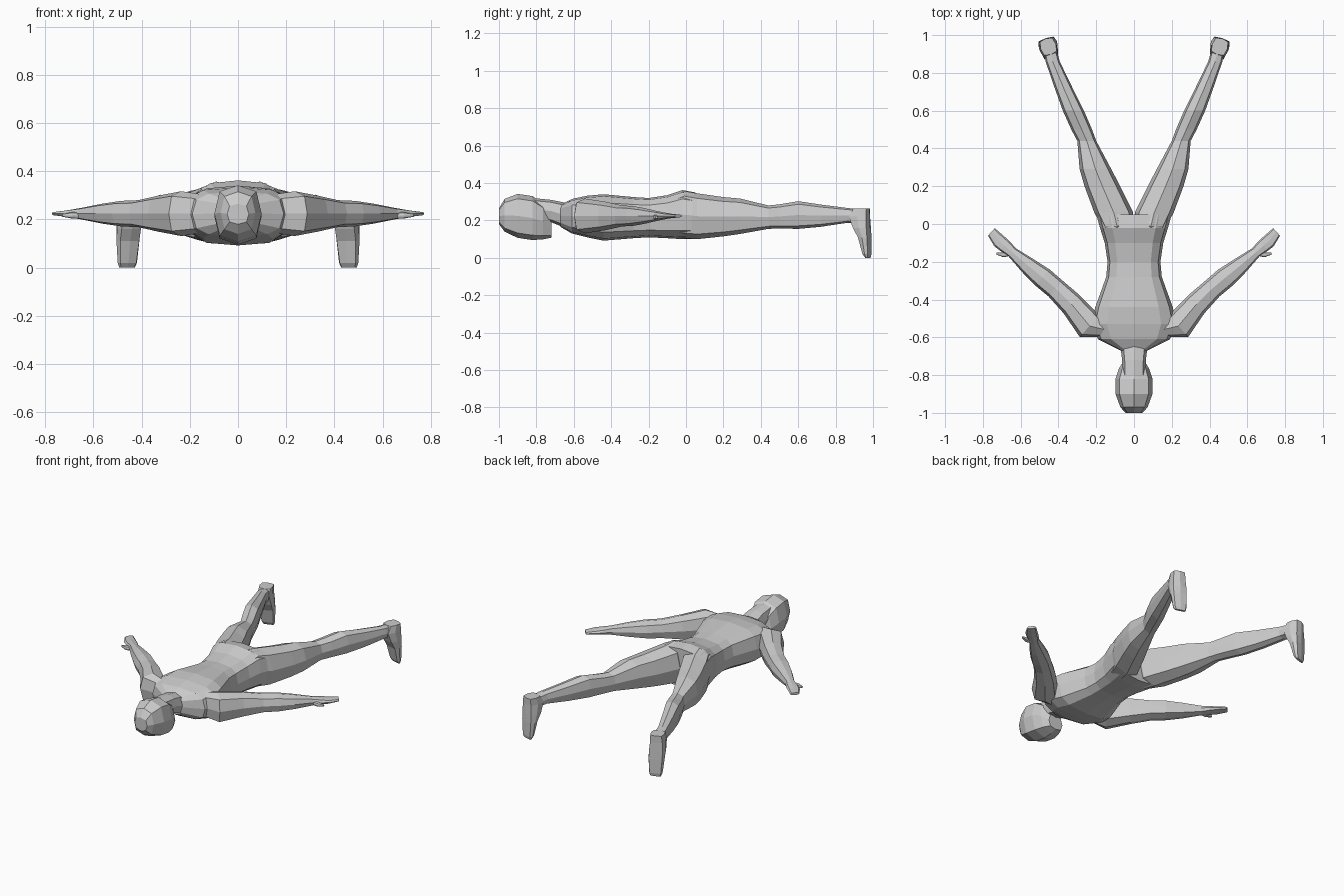
import bpy, bmesh
from math import cos, sin, pi, copysign
from mathutils import Vector

if "Cube" in bpy.data.objects:
    bpy.data.objects.remove(bpy.data.objects["Cube"])


def ring(c, u, v, n=8, e=0.72):
    """Squarish rounded cross-section around c with half axes u and v."""
    f = lambda t: copysign(abs(t) ** e, t) if abs(t) > 1e-6 else 0
    return [Vector(c) + Vector(u) * f(cos(2 * pi * i / n)) + Vector(v) * f(sin(2 * pi * i / n))
            for i in range(n)]


def loft(name, rings, side=1):
    bm = bmesh.new()
    loops = [[bm.verts.new((p.x * side, p.y, p.z)) for p in r] for r in rings]
    n = len(loops[0])
    for a, b in zip(loops, loops[1:]):
        for i in range(n):
            bm.faces.new((a[i], a[(i + 1) % n], b[(i + 1) % n], b[i]))
    bm.faces.new(loops[0])
    bm.faces.new(loops[-1])
    bmesh.ops.recalc_face_normals(bm, faces=bm.faces[:])
    me = bpy.data.meshes.new(name)
    bm.to_mesh(me)
    bm.free()
    ob = bpy.data.objects.new(name, me)
    bpy.context.collection.objects.link(ob)
    return ob


def span(y, x0, x1, z0, z1, n=8, e=0.72):
    """Section at a fixed y filling the given x and z ranges."""
    return ring(((x0 + x1) / 2, y, (z0 + z1) / 2), ((x1 - x0) / 2, 0, 0), (0, 0, (z1 - z0) / 2), n, e)


# torso: y, half width, bottom, top
torso = [(-.67, .07, .165, .285), (-.61, .19, .13, .315), (-.53, .225, .11, .332),
         (-.44, .205, .092, .34), (-.28, .147, .105, .325), (-.2, .14, .11, .32),
         (-.1, .155, .105, .335), (-.02, .18, .1, .362), (.05, .2, .1, .35)]
body = loft("body", [span(y, -w, w, a, b, 12, .65) for y, w, a, b in torso])

# neck
neck = [(-.82, .06, .2, .32), (-.72, .063, .19, .31), (-.62, .075, .15, .29)]
parts = [loft("neck", [span(y, -w, w, a, b) for y, w, a, b in neck])]

# head, face down
head = [(-1.0, .045, .18, .265), (-.97, .072, .14, .315), (-.9, .098, .107, .342),
        (-.82, .098, .095, .33), (-.765, .08, .099, .29), (-.72, .052, .108, .2)]
parts.append(loft("head", [span(y, -w, w, a, b) for y, w, a, b in head]))

# leg: y, inner x, outer x, bottom, top
leg = [(-.09, .03, .145, .125, .32), (-.01, .008, .172, .105, .358), (.06, .004, .21, .1, .345),
       (.2, .073, .262, .115, .325), (.29, .12, .288, .128, .317), (.44, .2, .3, .155, .28),
       (.5, .222, .332, .157, .286), (.6, .265, .377, .155, .303), (.72, .325, .42, .166, .285),
       (.86, .393, .468, .187, .267), (.93, .412, .48, .187, .26)]

# foot, toes down: z, back y, sole y, half width
foot = [(.263, .895, .984, .042), (.22, .87, .985, .046), (.16, .895, .986, .051),
        (.11, .925, .986, .05), (.02, .95, .985, .042), (0, .965, .98, .034)]

# arm: centre x, centre y, half width, half thickness
arm = [(.15, -.56, .05, .08), (.235, -.54, .078, .093), (.33, -.425, .064, .075),
       (.415, -.342, .056, .056), (.485, -.283, .057, .053), (.56, -.222, .046, .042),
       (.645, -.15, .029, .025), (.685, -.115, .036, .018), (.715, -.09, .037, .013),
       (.755, -.042, .027, .008)]
thumb = [(.645, -.15, .016, .014), (.69, -.163, .013, .013), (.728, -.157, .006, .006)]


def limb(pts, d, z):
    d = Vector((d[0], d[1], 0)).normalized()
    across = Vector((d.y, -d.x, 0))
    return [ring((x, y, z), across * w, (0, 0, t)) for x, y, w, t in pts]


for side, label in ((1, "right"), (-1, "left")):
    parts.append(loft(label + "_leg", [span(*s) for s in leg], side))
    turn = Vector((.95, -.3, 0))
    deep = Vector((.3, .95, 0))
    parts.append(loft(label + "_foot", [
        ring((.452 + ((a + b) / 2 - .93) * .2, (a + b) / 2, z), turn * w, deep * ((b - a) / 2), 8, .55)
        for z, a, b, w in foot], side))
    parts.append(loft(label + "_arm", limb(arm, (.75, .68), .224), side))
    parts.append(loft(label + "_thumb", limb(thumb, (1, 0), .217), side))

# fuse everything into one skin
for p in parts:
    m = body.modifiers.new(p.name, 'BOOLEAN')
    m.operation, m.solver, m.object = 'UNION', 'EXACT', p
dg = bpy.context.evaluated_depsgraph_get()
skin = bpy.data.meshes.new_from_object(body.evaluated_get(dg))
body.modifiers.clear()
body.data = skin
for p in parts:
    bpy.data.objects.remove(p)
